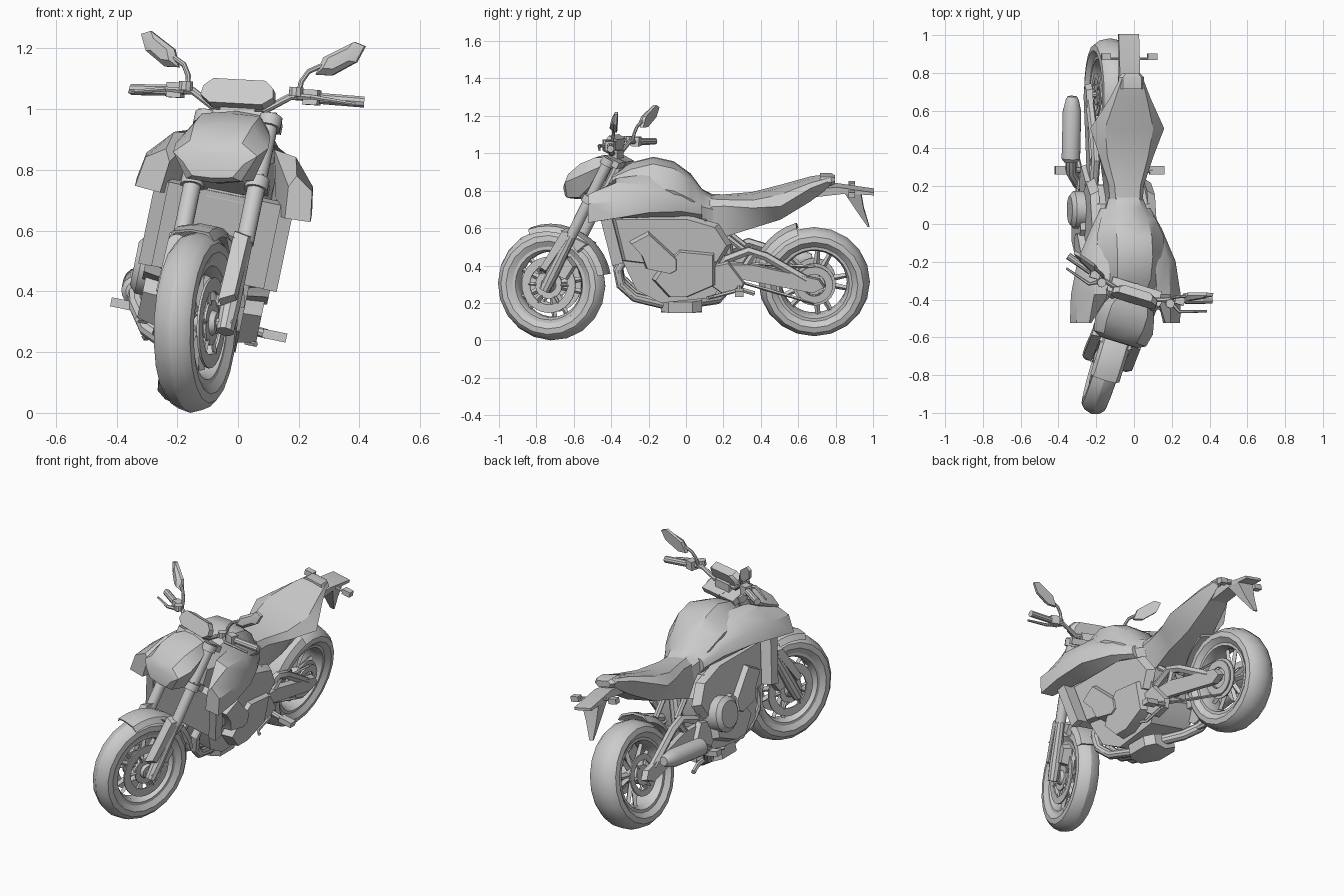
import bpy
import bmesh
from math import radians, cos, sin, pi
from mathutils import Vector, Matrix, Quaternion

# The bike is built upright, then leaned; the front end is also steered
LEAN = Matrix.Translation((-0.20, 0, 0)) @ Matrix.Rotation(radians(11.7), 4, 'Y')
PIVOT = Matrix.Translation((0, -0.36, 0.99))
STEER = PIVOT @ Matrix.Rotation(radians(-19), 4, Vector((0, 0.44, 0.9))) @ PIVOT.inverted()
M = LEAN @ STEER


def loft(name, loops, sym=False, closed=False):
    n, k = len(loops[0]), len(loops)
    verts = [Vector(p) for l in loops for p in l]
    faces = []
    for i in range(k if closed else k - 1):
        a, b = i * n, (i + 1) % k * n
        faces += [(a + j, a + (j + 1) % n, b + (j + 1) % n, b + j) for j in range(n)]
    if not closed:
        faces += [tuple(range(n))[::-1], tuple(range((k - 1) * n, k * n))]
    if sym:
        off = len(verts)
        verts += [Vector((-v.x, v.y, v.z)) for v in verts]
        faces += [tuple(off + i for i in f[::-1]) for f in faces]
    me = bpy.data.meshes.new(name)
    me.from_pydata(verts, [], faces)
    bm = bmesh.new()
    bm.from_mesh(me)
    bmesh.ops.recalc_face_normals(bm, faces=bm.faces)
    bm.transform(M)
    bm.to_mesh(me)
    bm.free()
    ob = bpy.data.objects.new(name, me)
    bpy.context.collection.objects.link(ob)
    return ob


def lathe(name, prof, c, seg=20, a0=0, a1=360, sym=False):
    """Spin a closed (radius, x) profile about the x axis."""
    full = a1 - a0 == 360
    loops = []
    for i in range(seg if full else seg + 1):
        a = radians(a0 + (a1 - a0) * i / seg)
        loops.append([(c[0] + u, c[1] + r * cos(a), c[2] + r * sin(a)) for r, u in prof])
    return loft(name, loops, sym, full)


def ring(name, r0, r1, u, t, c, seg=20, sym=False):
    return lathe(name, [(r0, u - t), (r1, u - t), (r1, u + t), (r0, u + t)], c, seg, sym=sym)


def half(y, top, pts, bot):
    """Symmetric cross-section at y from its right half."""
    return ([(0, y, top)] + [(u, y, w) for u, w in pts] + [(0, y, bot)]
            + [(-u, y, w) for u, w in reversed(pts)])


def panel(name, prof, u0, u1, k=0.85, sym=True):
    """Side outline extruded from u0 to u1, shrunk by k on the outside."""
    cy = sum(p[0] for p in prof) / len(prof)
    cw = sum(p[1] for p in prof) / len(prof)
    return loft(name, [[(u0, y, w) for y, w in prof],
                       [(u1, cy + (y - cy) * k, cw + (w - cw) * k) for y, w in prof]], sym)


def box(name, c, s, rx=0, sym=False):
    R = Matrix.Rotation(radians(rx), 3, 'X')
    q = [(-1, -1), (1, -1), (1, 1), (-1, 1)]
    return loft(name, [[Vector(c) + R @ Vector((a * s[0] / 2, b * s[1] / 2, d * s[2] / 2))
                        for a, b in q] for d in (-1, 1)], sym)


def tube(name, pts, r, n=10, sym=False):
    P = [Vector(p) for p in pts]
    rs = r if isinstance(r, (list, tuple)) else [r] * len(P)
    q, prev, loops = Quaternion(), Vector((0, 0, 1)), []
    for i, p in enumerate(P):
        t = (P[min(i + 1, len(P) - 1)] - P[max(i - 1, 0)]).normalized()
        q, prev = prev.rotation_difference(t) @ q, t
        loops.append([p + q @ Vector((cos(2 * pi * j / n), sin(2 * pi * j / n), 0)) * rs[i]
                      for j in range(n)])
    return loft(name, loops, sym)


def wheel(name, c, R, hw, disc):
    half_t = [(0.2, 0.7), (0.235, 1.0), (0.265, 0.95), (0.288, 0.62)]
    prof = [(r * R / 0.3, u * hw) for r, u in half_t] + [(R, 0)]
    prof += [(r * R / 0.3, -u * hw) for r, u in reversed(half_t)]
    lathe(name + "_tyre", prof, c, 20)
    h = hw * 0.75
    lathe(name + "_rim", [(0.205, h), (0.188, h), (0.175, h * .5), (0.175, -h * .5),
                          (0.188, -h), (0.205, -h)], c, 30)
    lathe(name + "_hub", [(0.012, 0.075), (0.035, 0.075), (0.05, 0.04), (0.05, -0.04),
                          (0.035, -0.075), (0.012, -0.075)], c, 16)
    for i in range(10):
        a = 2 * pi * (i // 2) / 5 + (0.2 if i % 2 else -0.2)
        d = Vector((0, cos(a), sin(a)))
        tube(name + "_spoke", [Vector(c) + d * 0.04, Vector(c) + d * 0.185], [0.018, 0.013], 4)
    u = hw * 0.75 + 0.004
    ring(name + "_brake_disc", disc * 0.7, disc, u, 0.004, c, 28, True)
    ring(name + "_disc_carrier", 0.03, disc * 0.5, u, 0.004, c, 16, True)
    for i in range(6):
        d = Vector((0, cos(i * pi / 3), sin(i * pi / 3)))
        o = Vector(c) + Vector((u, 0, 0))
        tube(name + "_disc_arm", [o + d * disc * 0.45, o + d * disc * 0.75], 0.008, 4, True)
    tube(name + "_axle", [(-0.13, c[1], c[2]), (0.13, c[1], c[2])], 0.018)


# ---- steered front end ----
FA = (0, -0.725, 0.302)
wheel("front_wheel", FA, 0.3, 0.066, 0.15)


def fork(u, t, back=0):
    return (u, -0.72 + back + t * 0.44, 0.302 + t * 0.9)


tube("fork_tube", [fork(0.11, 0.3), fork(0.11, 0.77)], 0.03, 12, True)
tube("fork_leg", [fork(0.105, -0.03), fork(0.105, 0.06), fork(0.11, 0.34)], [0.03, 0.034, 0.026], 10, True)
panel("fork_guard", [(-0.765, 0.38), (-0.73, 0.36), (-0.59, 0.57), (-0.59, 0.61), (-0.63, 0.61)], 0.085, 0.135, 0.85)
panel("brake_caliper", [(-0.69, 0.36), (-0.62, 0.33), (-0.57, 0.41), (-0.61, 0.46)], 0.05, 0.1, 0.85)
for t, n in ((0.52, "lower_clamp"), (0.75, "upper_clamp")):
    box(n, fork(0, t, 0.02), (0.27, 0.09, 0.035), -26)
    tube(n + "_collar", [fork(0.11, t - 0.02), fork(0.11, t + 0.02)], 0.04, 12, True)
tube("steering_stem", [fork(0, 0.5, 0.04), fork(0, 0.76, 0.04)], 0.03)
lathe("front_fender", [(0.285, 0.08), (0.316, 0.062), (0.325, 0), (0.316, -0.062), (0.285, -0.08),
                       (0.308, -0.055), (0.317, 0), (0.308, 0.055)], FA, 10, 12, 112)
panel("fender_stay", [(-0.66, 0.6), (-0.5, 0.53), (-0.56, 0.48)], 0.065, 0.09)
loft("headlight", [half(-0.64, .86, [(.07, .86), (.105, .83), (.07, .785)], .78),
                   half(-0.62, .90, [(.09, .90), (.145, .86), (.095, .775)], .765),
                   half(-0.55, .965, [(.10, .96), (.16, .89), (.115, .78)], .765),
                   half(-0.47, 1.0, [(.10, .995), (.14, .93), (.11, .86)], .85),
                   half(-0.41, 1.01, [(.08, 1.0), (.11, .96), (.09, .92)], .91)])
loft("dashboard", [[(u * k, -0.43 + v * 0.42 + dy, 1.035 + v + dw) for u, v in
                    [(-.09, 0), (.09, 0), (.125, .025), (.12, .055), (.09, .08), (-.09, .08),
                     (-.12, .055), (-.125, .025)]]
                   for k, dy, dw in ((1, 0, 0), (1, 0.03, -0.015), (0.8, 0.045, -0.02))])
tube("handlebar", [(-.40, -.29, 1.065), (-.17, -.36, 1.07), (-.09, -.38, 1.02), (.09, -.38, 1.02),
                   (.17, -.36, 1.07), (.40, -.29, 1.065)], 0.013, 8)
box("bar_clamp", (0, -0.38, 1.01), (0.12, 0.045, 0.05))
tube("grip", [(.26, -.334, 1.068), (.40, -.29, 1.065)], 0.019, 10, True)
box("switch_box", (.235, -.342, 1.07), (.05, .045, .05), sym=True)
tube("lever", [(.2, -.37, 1.07), (.25, -.40, 1.07), (.39, -.355, 1.055)], [.012, .009, .006], 6, True)
tube("fluid_reservoir", [(.19, -.375, 1.07), (.19, -.375, 1.1)], 0.024, 10, True)
tube("mirror_stalk", [(.19, -.35, 1.07), (.195, -.34, 1.12), (.215, -.33, 1.155), (.27, -.31, 1.185)],
     0.009, 8, True)
hexa = [(-.09, -.015), (-.04, -.04), (.05, -.03), (.09, .01), (.06, .038), (-.05, .03)]
loft("mirror", [[(.31 + k * (a * .87 - b * .3), -.295 + a * .25 + dy, 1.2 + k * (a * .45 + b * .9)) for a, b in hexa]
                for k, dy in ((.6, -.022), (1, -.005), (1, .012))], True)

# ---- main body ----
M = LEAN
loft("fuel_tank", [half(-.40, .91, [(.06, .90), (.10, .84), (.09, .72)], .70),
                   half(-.30, .965, [(.09, .95), (.155, .88), (.15, .72)], .68),
                   half(-.18, .995, [(.095, .98), (.18, .87), (.16, .72)], .66),
                   half(-.07, .97, [(.095, .955), (.18, .85), (.15, .71)], .64),
                   half(.02, .90, [(.085, .89), (.15, .80), (.12, .68)], .64),
                   half(.08, .82, [(.07, .81), (.11, .75), (.10, .67)], .62),
                   half(.14, .785, [(.06, .78), (.09, .73), (.09, .65)], .60)])
shroud = [(-.53, [(.20, .80), (.22, .84), (.28, .80), (.295, .70), (.21, .695)]),
          (-.38, [(.13, .91), (.205, .90), (.28, .815), (.295, .725), (.18, .70)]),
          (-.20, [(.12, .93), (.2, .89), (.25, .82), (.265, .75), (.15, .70)]),
          (-.03, [(.10, .87), (.165, .82), (.185, .78), (.19, .74), (.12, .69)]),
          (.08, [(.08, .77), (.12, .76), (.13, .74), (.13, .71), (.10, .68)])]
loft("tank_shroud", [[(u, y, w) for u, w in l] for y, l in shroud], True)
loft("seat_and_tail", [half(.06, .79, [(.06, .785), (.085, .74), (.09, .65)], .63),
                       half(.20, .785, [(.07, .78), (.095, .75), (.09, .58)], .57),
                       half(.35, .795, [(.11, .785), (.145, .75), (.10, .63)], .62),
                       half(.50, .83, [(.13, .82), (.20, .77), (.09, .675)], .675),
                       half(.66, .88, [(.085, .875), (.11, .85), (.07, .77)], .765),
                       half(.76, .90, [(.055, .895), (.065, .88), (.05, .845)], .84)])
loft("tail_light", [[(u * k, y, .875 + v * k) for u, v in
                     [(-.07, 0), (-.05, -.025), (.05, -.025), (.07, 0), (.05, .025), (-.05, .025)]]
                    for y, k in ((.71, 1), (.77, 1), (.79, .7))])
panel("plate_bracket", [(.66, .83), (.8, .845), (1.0, .815), (1.0, .80), (.85, .81), (.68, .79)], -.055, .055, 1, False)
loft("plate_flap", [[(-.055, .84, .815), (.055, .84, .815), (.055, .93, .805), (-.055, .93, .805)],
                    [(-.035, .90, .72), (.035, .90, .72), (.035, .945, .72), (-.035, .945, .72)],
                    [(-.012, .965, .62), (.012, .965, .62), (.012, .975, .62), (-.012, .975, .62)]])
tube("turn_signal_stem", [(-.12, .87, .82), (.12, .87, .82)], .008, 6)
box("turn_signal", (.125, .88, .82), (.05, .035, .03), sym=True)

# ---- engine, radiator and frame ----
panel("engine_block", [(-.40, .70), (.1, .68), (.2, .58), (.2, .36), (.14, .26), (-.14, .23),
                       (-.27, .3), (-.34, .45)], -.14, .14, 1, False)
panel("side_frame", [(-.42, .71), (.0, .71), (.17, .66), (.24, .55), (.18, .45), (.0, .48),
                     (-.2, .44), (-.36, .46)], .13, .175, .9)
panel("engine_cover_front", [(-.32, .58), (-.21, .64), (-.04, .48), (-.04, .41), (-.08, .39), (-.22, .42), (-.25, .5)], .14, .21, .85)
panel("clutch_cover", [(-.19, .36), (-.13, .45), (-.04, .54), (.16, .52), (.16, .33), (.0, .26), (-.1, .26)], .13, .2, .87)
lathe("round_cover", [(.0, -.14), (.1, -.14), (.1, -.225), (.075, -.245), (.0, -.245)], (0, .07, .45), 14)
box("radiator", (0, -.40, .60), (.38, .05, .29), 14)
box("radiator_side", (.21, -.405, .60), (.045, .06, .29), 14, True)
box("horn_bracket", (0, -.43, .74), (.12, .05, .05))
for u in (-.09, 0, .09):
    tube("exhaust_header", [(u, -.28, .46), (u, -.34, .45), (u, -.37, .40), (u, -.355, .32),
                            (u * .9, -.28, .25), (u * .6, -.1, .20)], .026, 10)
loft("collector_box", [half(y, .24, [(a, .23), (a, .17)], .15) for y, a in ((-.14, .07), (-.1, .11), (.03, .11), (.08, .07))])
tube("exhaust_pipe", [(0, .06, .21), (-.07, .16, .21), (-.16, .21, .25), (-.21, .27, .32), (-.22, .35, .365)], .03, 10)
tube("muffler", [(-.22, .32, .36), (-.22, .34, .362), (-.22, .59, .39), (-.22, .65, .397), (-.22, .67, .40)],
     [.035, .05, .05, .036, .025], 14)

# ---- rear end ----
RA = (0, .68, .318)
wheel("rear_wheel", RA, 0.298, 0.09, 0.115)
panel("swingarm_beam", [(.15, .36), (.2, .44), (.34, .44), (.71, .355), (.74, .31), (.68, .28), (.3, .355)], .1, .135, .97)
tube("swingarm_brace", [(.115, .2, .46), (.115, .33, .51), (.115, .42, .48), (.115, .64, .35)], .024, 6, True)
tube("swingarm_strut", [(.115, .28, .38), (.115, .36, .50)], .02, 6, True)
tube("swingarm_pivot", [(-.15, .17, .40), (.15, .17, .40)], .035)
lathe("rear_hugger", [(.285, .1), (.32, .075), (.335, 0), (.32, -.075), (.285, -.1),
                      (.308, -.07), (.322, 0), (.308, .07)], RA, 6, 107, 166)
tube("shock_absorber", [(0, .2, .62), (0, .22, .42)], .035)
tube("shock_link", [(.07, .21, .58), (.07, .31, .50)], .016, 6, True)
panel("heel_plate", [(.13, .44), (.22, .46), (.31, .34), (.29, .29), (.2, .27), (.12, .33)], .13, .16, .9)
tube("footpeg", [(.15, .28, .315), (.23, .28, .31)], .016, 8, True)
box("footpeg_pad", (.255, .28, .31), (.08, .045, .03), sym=True)
tube("foot_lever", [(.16, .26, .30), (.17, .14, .27), (.20, .11, .27)], .01, 6, True)
tube("side_stand", [(-.12, .12, .24), (-.15, .3, .24), (-.16, .36, .22)], .014, 6)
ring("sprocket", .06, .1, .09, .005, RA, 24)
for s in (-1, 1):
    tube("chain_run", [(.09, .2, .40 + s * .04), (.09, .68, .318 + s * .1)], .008, 4)

# ---- centre, ground and shade ----
obs = list(bpy.context.collection.objects)
co = [v.co for o in obs for v in o.data.vertices]
lo = [min(c[i] for c in co) for i in range(3)]
hi = [max(c[i] for c in co) for i in range(3)]
shift = Matrix.Translation((-(lo[0] + hi[0]) / 2, -(lo[1] + hi[1]) / 2, -lo[2]))
for o in obs:
    o.data.transform(shift)
    o.select_set(True)
bpy.context.view_layer.objects.active = obs[0]
bpy.ops.object.shade_smooth_by_angle(angle=radians(32))
